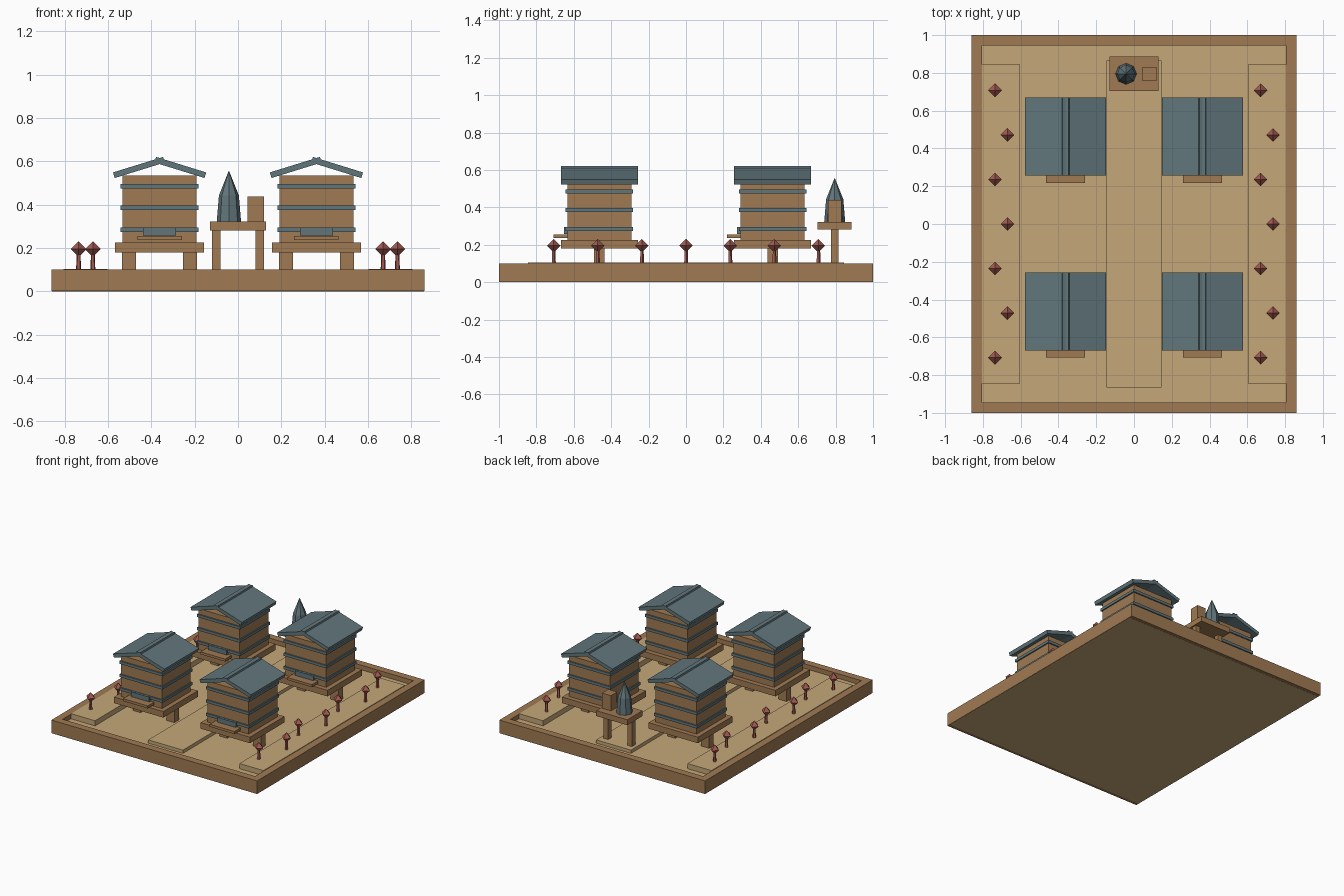
import bpy, bmesh, math
from mathutils import Matrix

if "Cube" in bpy.data.objects:
    bpy.data.objects.remove(bpy.data.objects["Cube"])


def material(name, rgb):
    m = bpy.data.materials.new(name)
    m.diffuse_color = (*rgb, 1)
    m.use_nodes = True
    m.node_tree.nodes["Principled BSDF"].inputs["Base Color"].default_value = m.diffuse_color
    return m


WOOD = material("wood", (0.35, 0.195, 0.085))
SAND = material("sand", (0.56, 0.39, 0.19))
SLATE = material("slate_blue", (0.12, 0.18, 0.20))
RED = material("flower_red", (0.36, 0.10, 0.08))


def finish(name, bm, mat):
    me = bpy.data.meshes.new(name)
    bm.to_mesh(me)
    bm.free()
    me.materials.append(mat)
    ob = bpy.data.objects.new(name, me)
    bpy.context.collection.objects.link(ob)
    return ob


def box(name, center, size, mat, tilt=0.0):
    bm = bmesh.new()
    bmesh.ops.create_cube(bm, size=1)
    bmesh.ops.transform(bm, verts=bm.verts, matrix=Matrix.Diagonal((*size, 1)))
    ob = finish(name, bm, mat)
    ob.location = center
    ob.rotation_euler.y = tilt
    return ob


def slab(name, x, y, w, d, z0, z1, mat):
    return box(name, (x, y, (z0 + z1) / 2), (w, d, z1 - z0), mat)


def cone(name, x, y, z0, z1, r0, r1, sides, mat):
    bm = bmesh.new()
    bmesh.ops.create_cone(bm, cap_ends=True, segments=sides, radius1=r0,
                          radius2=r1, depth=z1 - z0)
    ob = finish(name, bm, mat)
    ob.location = (x, y, (z0 + z1) / 2)
    return ob


# Sand tray with raised border, path and flower beds
GROUND = 0.065
slab("sand_base", 0, 0, 1.716, 1.95, 0, GROUND, SAND)
for s in (-1, 1):
    slab("border_side", s * 0.8325, 0, 0.055, 2.0, 0.001, 0.10, WOOD)
    slab("border_end", 0, s * 0.9725, 1.61, 0.055, 0.001, 0.10, WOOD)
    slab("flower_bed", s * 0.704, 0, 0.201, 1.69, GROUND - 0.01, 0.104, SAND)
slab("path", 0, 0, 0.29, 1.73, GROUND - 0.01, 0.09, SAND)


# Beehive: two-legged stand, banded body, entrance, gable roof
def hive(x, y):
    for s in (-1, 1):
        slab("hive_leg", x + s * 0.141, y, 0.065, 0.056, GROUND, 0.18, WOOD)
    slab("hive_stand", x, y, 0.412, 0.412, 0.18, 0.226, WOOD)
    slab("hive_body", x, y, 0.342, 0.342, 0.226, 0.536, WOOD)
    for z in (0.284, 0.385, 0.485):
        slab("hive_band", x, y, 0.36, 0.36, z - 0.0105, z + 0.0105, SLATE)
    slab("hive_entrance", x, y - 0.177, 0.153, 0.026, 0.258, 0.294, SLATE)
    slab("landing_board", x, y - 0.203, 0.206, 0.084, 0.237, 0.256, WOOD)
    for s in (-1, 1):
        box("roof_panel", (x + s * 0.0955, y, 0.572), (0.242, 0.412, 0.027),
            SLATE, s * 0.3)


for hx in (-0.362, 0.362):
    for hy in (-0.463, 0.463):
        hive(hx, hy)

# Tool table with smoker and small box
TY = 0.795
slab("table_top", 0, TY, 0.26, 0.182, 0.282, 0.323, WOOD)
for s in (-1, 1):
    slab("table_leg", s * 0.1, TY, 0.038, 0.04, GROUND, 0.282, WOOD)
cone("smoker_body", -0.042, TY, 0.323, 0.443, 0.056, 0.046, 8, SLATE)
cone("smoker_spout", -0.042, TY, 0.443, 0.558, 0.046, 0.0, 8, SLATE)
slab("tool_box", 0.082, TY, 0.074, 0.074, 0.323, 0.438, WOOD)

# Zigzag rows of flowers along both beds
for s in (-1, 1):
    for i in range(7):
        fx = s * 0.703 + (-0.033 if i % 2 == 0 else 0.033)
        fy = -0.708 + i * 0.236
        cone("flower_stem", fx, fy, 0.10, 0.18, 0.012, 0.009, 5, RED)
        bm = bmesh.new()
        bmesh.ops.create_uvsphere(bm, u_segments=4, v_segments=2, radius=0.036)
        head = finish("flower_head", bm, RED)
        head.location = (fx, fy, 0.195)
